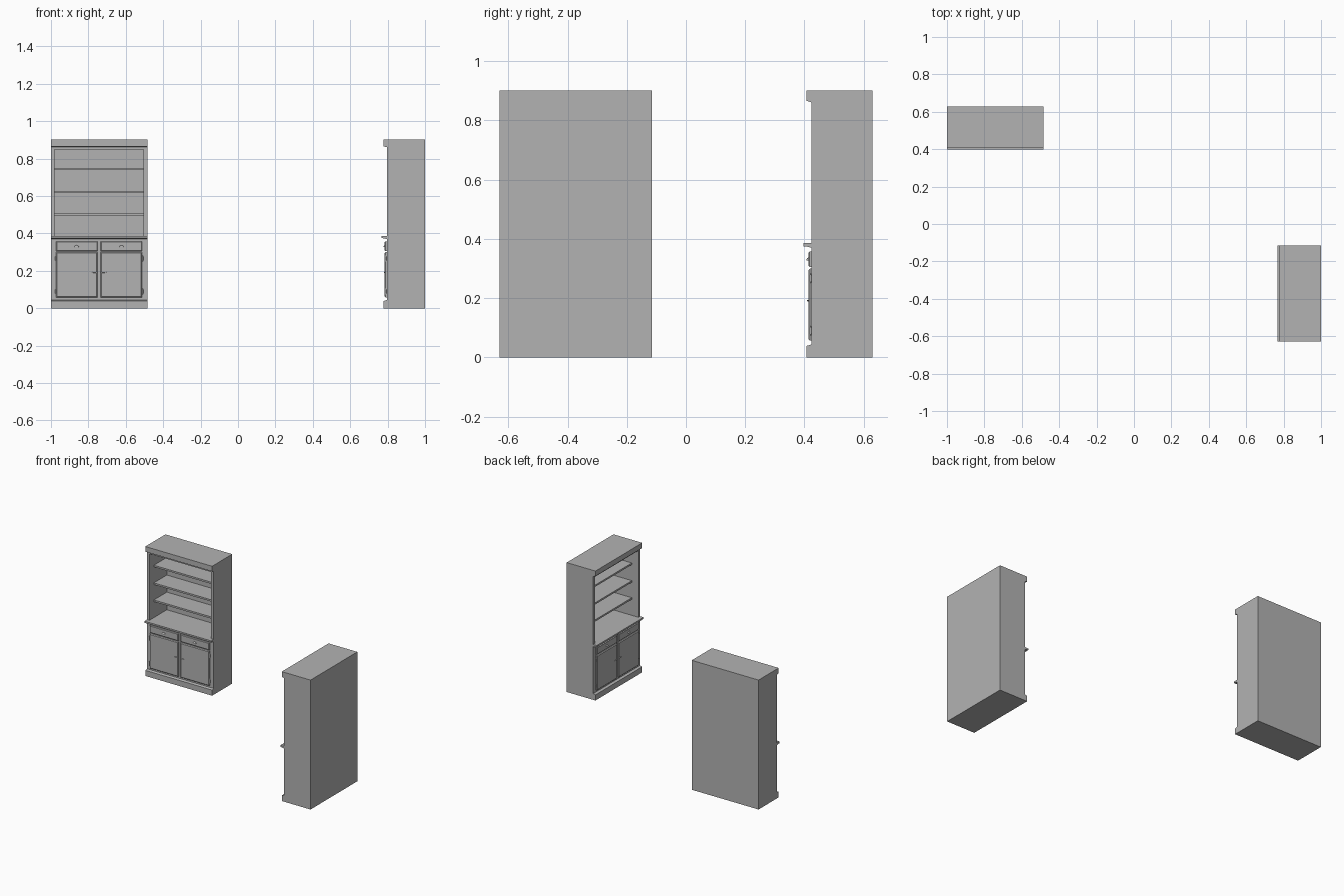
import bpy, bmesh, math
from mathutils import Matrix, Vector

if "Cube" in bpy.data.objects:
    bpy.data.objects.remove(bpy.data.objects["Cube"])

W = 0.2575                # half width of a hutch
FACE, BACK = -0.087, 0.1175
CROWN, DOOR = -0.104, -0.098
T = 0.019                 # side panel thickness
parts = []

# Dark grey finish
grey = bpy.data.materials.new("dark_grey")
grey.diffuse_color = (0.45, 0.45, 0.45, 1)
grey.use_nodes = True
grey.node_tree.nodes["Principled BSDF"].inputs["Base Color"].default_value = grey.diffuse_color

def finish(name, bm, smooth=False):
    bmesh.ops.recalc_face_normals(bm, faces=bm.faces)
    for f in bm.faces:
        f.smooth = smooth
    me = bpy.data.meshes.new(name)
    bm.to_mesh(me)
    bm.free()
    me.materials.append(grey)
    ob = bpy.data.objects.new(name, me)
    bpy.context.collection.objects.link(ob)
    parts.append(ob)
    return ob

def profile(name, pts, half=W):
    """Extrude a (y, z) outline across the width."""
    bm = bmesh.new()
    face = bm.faces.new([bm.verts.new((-half, y, z)) for y, z in pts])
    ext = bmesh.ops.extrude_face_region(bm, geom=[face])
    bmesh.ops.translate(bm, vec=(2 * half, 0, 0),
                        verts=[g for g in ext["geom"] if isinstance(g, bmesh.types.BMVert)])
    return finish(name, bm)

def box(name, x0, x1, y0, y1, z0, z1, chamfer=0):
    bm = bmesh.new()
    bmesh.ops.create_cube(bm, size=1)
    for v in bm.verts:
        v.co = Vector(((x0 + x1) / 2 + v.co.x * (x1 - x0),
                       (y0 + y1) / 2 + v.co.y * (y1 - y0),
                       (z0 + z1) / 2 + v.co.z * (z1 - z0)))
    if chamfer:           # chamfer only the front rim
        rim = [e for e in bm.edges if all(abs(v.co.y - y0) < 1e-6 for v in e.verts)]
        bmesh.ops.bevel(bm, geom=rim, offset=chamfer, segments=1, affect='EDGES')
    return finish(name, bm)

def cylinder(name, loc, r, depth):
    bm = bmesh.new()
    bmesh.ops.create_cone(bm, cap_ends=True, segments=12, radius1=r, radius2=r,
                          depth=depth, matrix=Matrix.Translation(loc))
    return finish(name, bm)

def dome(name, loc, scale, half=False):
    bm = bmesh.new()
    bmesh.ops.create_uvsphere(bm, u_segments=16, v_segments=8, radius=1)
    if half:
        bmesh.ops.bisect_plane(bm, geom=bm.verts[:] + bm.edges[:] + bm.faces[:],
                               plane_co=(0, 0, 0), plane_no=(0, 0, 1), clear_inner=True)
        bmesh.ops.holes_fill(bm, edges=[e for e in bm.edges if e.is_boundary])
    bmesh.ops.scale(bm, vec=scale, verts=bm.verts)
    bmesh.ops.translate(bm, vec=loc, verts=bm.verts)
    return finish(name, bm, not half)

# Crown and plinth with sloped mouldings
profile("crown", [(CROWN, 0.902), (CROWN, 0.866), (FACE, 0.861), (FACE, 0.85),
                  (BACK, 0.85), (BACK, 0.902)])
profile("plinth", [(CROWN, 0), (CROWN, 0.039), (FACE, 0.044), (BACK, 0.044), (BACK, 0)])

# Carcass
for side, s in (("left", -1), ("right", 1)):
    xs = sorted((s * W, s * (W - T)))
    box(side + "_side", *xs, FACE, BACK, 0.044, 0.85)
box("back_panel", -W + T, W - T, 0.106, BACK, 0.044, 0.85)
box("lower_cabinet", -W + T, W - T, FACE, 0.106, 0.044, 0.374)

# Counter and shelves
profile("counter_lip", [(-0.1145, 0.386), (-0.1145, 0.375), (-0.103, 0.374),
                        (FACE, 0.37), (FACE, 0.386)])
box("counter_top", -W + T, W - T, FACE, 0.106, 0.374, 0.386)
for i, z in enumerate((0.503, 0.622, 0.745)):
    box(f"shelf_{i + 1}", -W + T, W - T, -0.037, 0.106, z - 0.006, z + 0.006)

# Drawers, doors and hardware, mirrored left and right
for side, s in (("left", -1), ("right", 1)):
    xs = sorted((s * 0.008, s * 0.23))
    box(side + "_drawer", *xs, DOOR, FACE, 0.306, 0.358, 0.004)
    box(side + "_door", *xs, DOOR, FACE, 0.057, 0.3, 0.005)
    dome(side + "_cup_pull", (s * 0.12, DOOR, 0.327), (0.012, 0.007, 0.01), True)
    dome(side + "_door_handle", (s * 0.024, DOOR - 0.001, 0.192), (0.016, 0.004, 0.0025))
    for level, z in (("lower", 0.09), ("upper", 0.267)):
        cylinder(f"{side}_{level}_hinge", (s * 0.232, -0.092, z), 0.004, 0.022)
        cylinder(f"{side}_{level}_hinge_pin", (s * 0.232, -0.092, z), 0.002, 0.032)

# Two hutches: one facing front, a turned copy facing left
first = Matrix.Translation((-1 + W, 0.5115, 0))
second = Matrix.Translation((0.8825, -0.372, 0)) @ Matrix.Rotation(-math.pi / 2, 4, 'Z')
for ob in list(parts):
    twin = ob.copy()
    twin.name = "second_" + ob.name
    bpy.context.collection.objects.link(twin)
    twin.matrix_world = second
    ob.matrix_world = first
